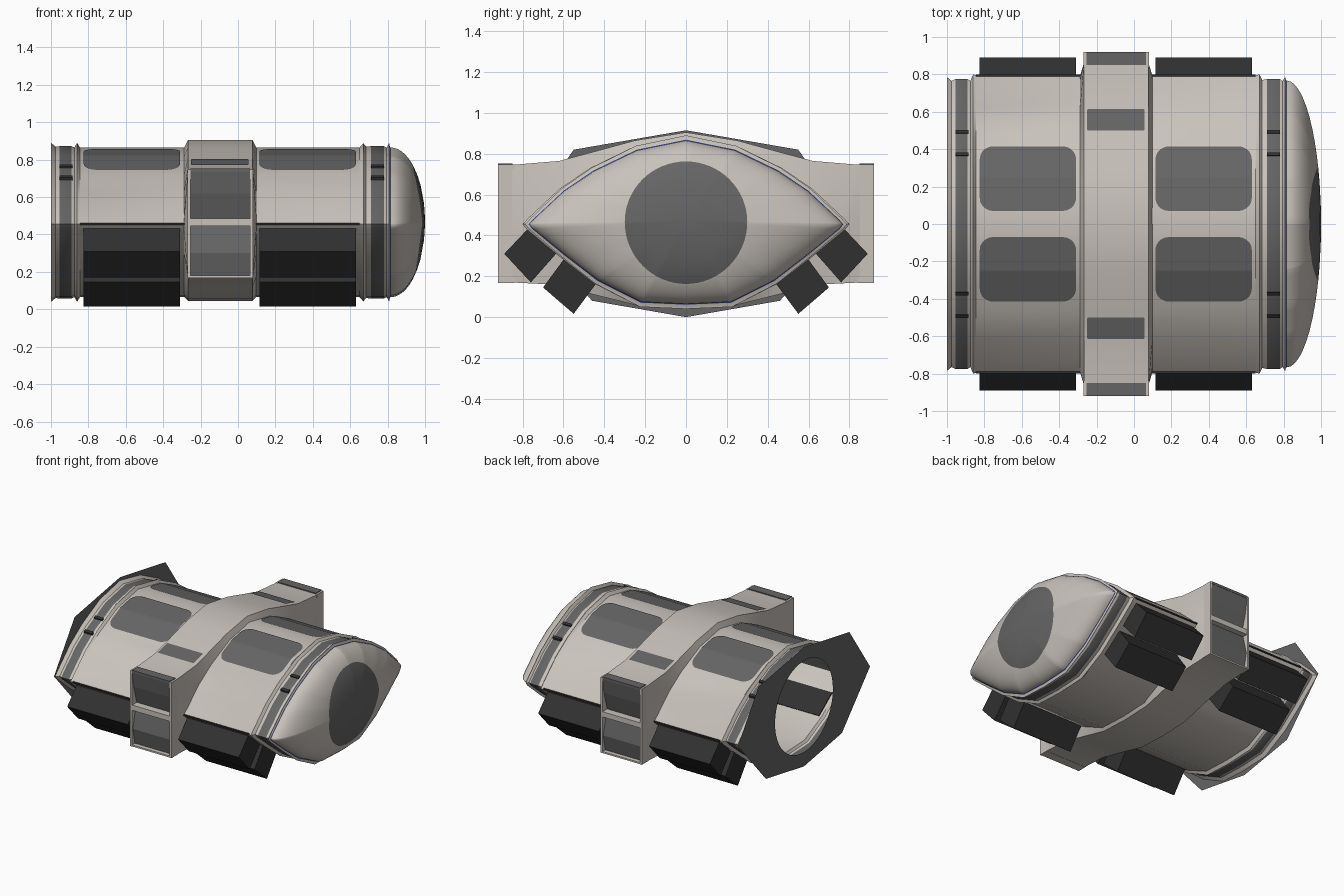
import bpy, bmesh, math

if "Cube" in bpy.data.objects:
    bpy.data.objects.remove(bpy.data.objects["Cube"])

def mat(name, c):
    m = bpy.data.materials.new(name)
    m.diffuse_color = (*c, 1)
    m.use_nodes = True
    m.node_tree.nodes["Principled BSDF"].inputs["Base Color"].default_value = m.diffuse_color
    return m

BEIGE = mat("warm_light_grey", (0.58, 0.54, 0.50))
PANEL = mat("panel_grey", (0.13, 0.13, 0.132))
BLACK = mat("tank_black", (0.03, 0.03, 0.03))
BLUE = mat("trim_blue", (0.06, 0.10, 0.45))
ZC = 0.46

def make(name, verts, faces, mats, idx=None, smooth=None, recalc=True):
    me = bpy.data.meshes.new(name)
    me.from_pydata(verts, [], faces)
    for m in mats:
        me.materials.append(m)
    if idx:
        me.polygons.foreach_set("material_index", idx)
    bm = bmesh.new()
    bm.from_mesh(me)
    if recalc:
        bmesh.ops.recalc_face_normals(bm, faces=bm.faces)
    bm.to_mesh(me)
    bm.free()
    ob = bpy.data.objects.new(name, me)
    bpy.context.collection.objects.link(ob)
    if smooth:
        bpy.ops.object.select_all(action='DESELECT')
        ob.select_set(True)
        bpy.context.view_layer.objects.active = ob
        bpy.ops.object.shade_smooth_by_angle(angle=math.radians(smooth))
    return ob

def prism(name, quad, x0, x1, m):
    """Extrude a (y, z) outline along x."""
    n = len(quad)
    v = [(x, y, z) for x in (x0, x1) for y, z in quad]
    f = [(i, (i + 1) % n, n + (i + 1) % n, n + i) for i in range(n)]
    f += [tuple(range(n))[::-1], tuple(range(n, 2 * n))]
    return make(name, v, f, [m])

def box(name, x0, x1, y0, y1, z0, z1, m):
    return prism(name, [(y0, z0), (y1, z0), (y1, z1), (y0, z1)], x0, x1, m)

def loft(name, rings, mats, idx_rule, smooth):
    n = len(rings[0][1])
    v = [(x, y, ZC + z) for x, s in rings for y, z in s]
    f, idx = [], []
    for k in range(len(rings) - 1):
        for i in range(n):
            j = (i + 1) % n
            f.append((k * n + i, k * n + j, (k + 1) * n + j, (k + 1) * n + i))
            idx.append(idx_rule(k))
    return make(name, v, f, mats, idx, smooth)

# Lens cross-section, half outline from top to bottom (y, height from mid)
HALF = [(0, .42), (.25, .37), (.47, .265), (.62, .165), (.775, .022), (.80, -.005),
        (.78, -.03), (.62, -.16), (.45, -.29), (.23, -.40), (0, -.41)]
WING = [(0, .445), (.25, .405), (.47, .345), (.62, .305), (.86, .285), (.86, 0),
        (.86, -.29), (.66, -.30), (.47, -.345), (.23, -.405), (0, -.415)]

def full(half):
    return half + [(-y, z) for y, z in half[-2:0:-1]]

def sect(tip, top):
    return full([(y * tip / .8, z * top / .42) for y, z in HALF])

# Hull tube with end flanges and dark bands (x, tip half-width, top height)
prof = [(-1, .785, .43), (-.975, .765, .41), (-.955, .775, .412), (-.89, .775, .412),
        (-.875, .765, .405), (-.86, .80, .43), (-.845, .795, .405), (.65, .795, .405),
        (.67, .80, .428), (.685, .77, .41), (.71, .775, .412), (.78, .775, .412),
        (.795, .765, .405), (.808, .787, .43), (.812, .771, .409), (.815, .767, .405)]
kinds = {2: 1, 10: 1, 14: 2}
loft("hull", [(x, sect(a, b)) for x, a, b in prof], [BEIGE, PANEL, BLUE],
     lambda k: kinds.get(k, 0), 32)

def radius(poly, t):
    """Distance from centre to a (y, z) polygon along angle t."""
    c, s = math.cos(t), math.sin(t)
    best = 0
    for (ay, az), (by, bz) in zip(poly, poly[1:] + poly[:1]):
        ey, ez = by - ay, bz - az
        d = c * ez - s * ey
        if abs(d) > 1e-9:
            r = (ay * ez - az * ey) / d
            u = (ay * s - az * c) / d
            if r > 0 and -1e-6 <= u <= 1 + 1e-6:
                best = max(best, r)
    return best

def angles(poly):
    a = {round(math.atan2(z, y) % math.tau, 4) for y, z in poly}
    return sorted(a | {round(i * math.tau / 64 + .001, 4) for i in range(64)})

# Domed nose with round dark window
edge = sect(.767, .405)
th = angles(edge)
rings = [0.02, .1, .2, .25, .3] + [i / 10 for i in range(1, 11)]
v, f, idx = [], [], []
n = len(th)
for k, q in enumerate(rings):
    for t in th:
        R = radius(edge, t)
        r = q if k < 5 else .3 + (R - .3) * math.sin(q * math.pi / 2)
        x = .815 + .185 * math.sqrt(max(0, 1 - (r / R) ** 2))
        v.append((x, r * math.cos(t), ZC + .01 * (1 - r / R) + r * math.sin(t)))
for k in range(len(rings) - 1):
    for i in range(n):
        j = (i + 1) % n
        f.append((k * n + i, k * n + j, (k + 1) * n + j, (k + 1) * n + i))
        idx.append(1 if k < 4 else 0)
f.append(tuple(range(n)))
idx.append(1)
make("nose_dome", v, f, [BEIGE, PANEL], idx, 100)

# Rear mounting plate with round opening
outer = full([(0, .455), (.55, .36), (.80, 0), (.46, -.38), (0, -.46)])
th = angles(outer)
n = len(th)
v = [(-1, r * math.cos(t), ZC + r * math.sin(t))
     for g in (0, 1) for t in th for r in [radius(outer, t) if g else .35]]
f = [(i, (i + 1) % n, n + (i + 1) % n, n + i) for i in range(n)]
make("rear_plate", v, f, [PANEL], recalc=False)

# Central collar flaring into side wings
base = sect(.787, .40)
loft("collar", [(-.29, base), (-.268, full(WING)), (.078, full(WING)), (.10, base)],
     [BEIGE], lambda k: 0, 35)

# Wing ends: frame, divider, cap and two faceted windows
for s, side in ((-1, "front"), (1, "back")):
    for x0, x1 in ((-.27, -.255), (.065, .08)):
        box(side + "_wing_frame", x0, x1, s * .84, s * .92, .168, .748, BEIGE)
    for z0, z1 in ((.168, .18), (.445, .485)):
        box(side + "_wing_rail", -.255, .065, s * .85, s * .918, z0, z1, BEIGE)
    box(side + "_wing_cap", -.255, .065, s * .85, s * .92, .735, .753, PANEL)
    prism(side + "_upper_window", [(s * .85, .735), (s * .918, .735), (s * .90, .62),
          (s * .862, .485), (s * .85, .485)], -.255, .065, PANEL)
    prism(side + "_lower_window", [(s * .85, .445), (s * .875, .445), (s * .91, .30),
          (s * .885, .18), (s * .85, .18)], -.255, .065, PANEL)

def height(half, y):
    for (a, za), (b, zb) in zip(half, half[1:]):
        if a <= y <= b:
            return za + (zb - za) * (y - a) / (b - a)

def decal(name, half, x0, x1, y0, y1, s, r):
    """Thin dark sheet laid on a surface, with rounded corners."""
    rows = [y0 + (y1 - y0) * i / 24 for i in range(25)]
    rows += [e for e in (y0 + r * .04, y1 - r * .04, *[p[0] for p in half[:4]]) if y0 < e < y1]
    v, f = [], []
    for y in sorted(set(rows)):
        d = max(0, r - min(y - y0, y1 - y))
        cut = r - math.sqrt(max(0, r * r - d * d))
        z = ZC + height(half, y) + .006
        v += [(x0 + cut, s * y, z), (x1 - cut, s * y, z)]
    for i in range(0, len(v) - 2, 2):
        q = (i, i + 1, i + 3, i + 2)
        f.append(q if s > 0 else q[::-1])
    make(name, v, f, [PANEL], smooth=40, recalc=False)

body = [(y * .795 / .8, z * .405 / .42) for y, z in HALF]
TANKS = [[(.772, .435), (.89, .31), (.76, .17), (.635, .312)],
         [(.59, .295), (.70, .145), (.55, .016), (.43, .178)]]
for s, side in ((-1, "front"), (1, "back")):
    # Roof panels and tanks under the hull
    for x0, x1 in ((-.825, -.31), (.115, .63)):
        decal(side + "_roof_panel", body, x0, x1, .07, .415, s, .07)
        for q in TANKS:
            prism(side + "_tank", [(s * y, z) for y, z in q], x0, x1, BLACK)
    decal(side + "_collar_panel", WING, -.25, .055, .50, .615, s, .001)
    # Dark seam along the hull edge
    for x0, x1 in ((-.845, -.28), (.09, .65)):
        box(side + "_seam", x0, x1, s * .785, s * .799, .451, .461, BLACK)
    # Small clips on the bands
    for x0 in (-.955, .71):
        for y, w in ((.37, .008), (.49, .008)):
            z = ZC + height(HALF, y) * .98
            prism(side + "_clip", [(s * (y - w), z - .012), (s * (y + w), z - .02),
                  (s * (y + w + .004), z - .002), (s * (y - w + .004), z + .008)],
                  x0, x0 + .07, BLACK)
